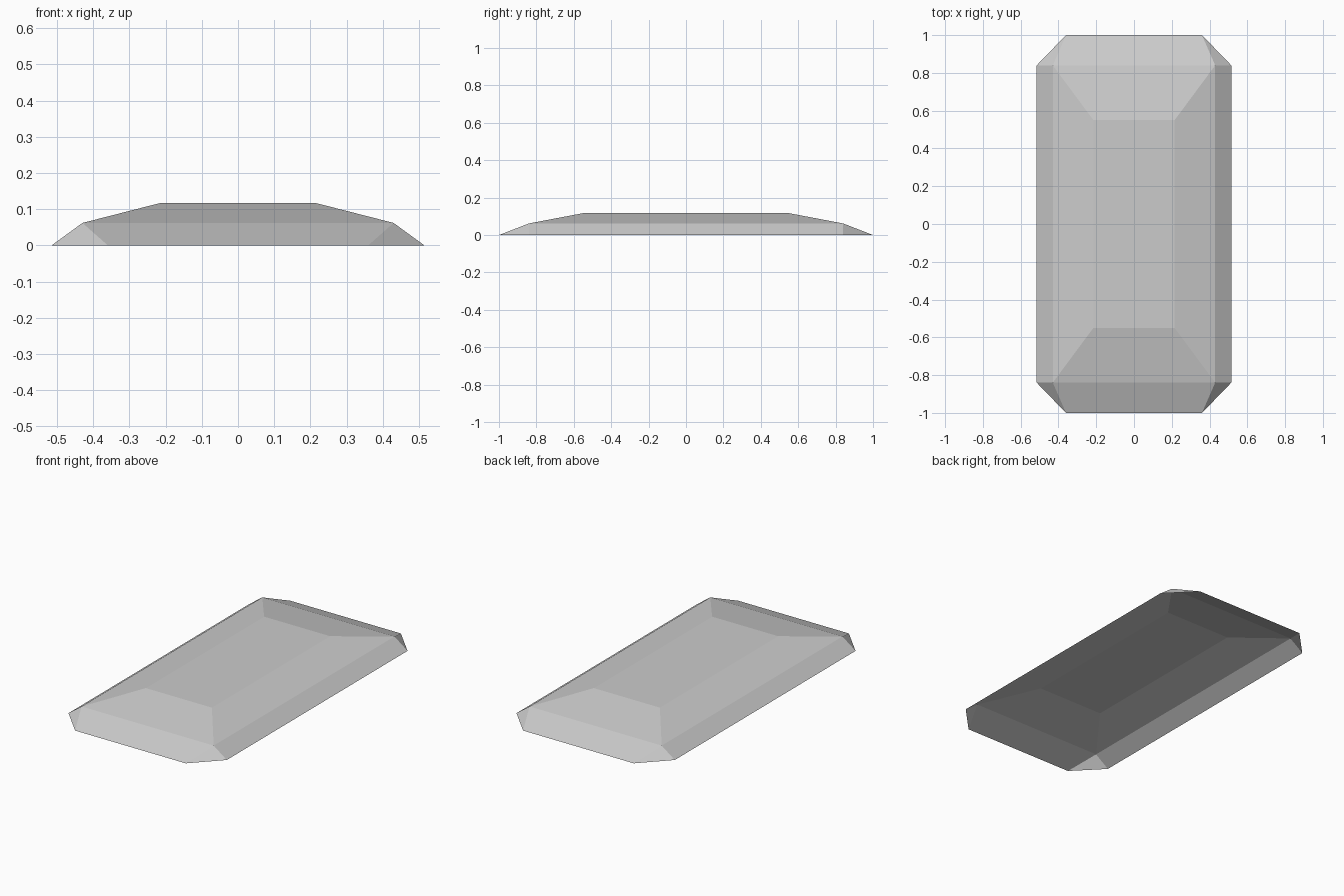
import bpy
import bmesh
import math

cube = bpy.data.objects.get("Cube")
if cube:
    bpy.data.objects.remove(cube, do_unlink=True)

# Single plain grey
grey = bpy.data.materials.new("plain_grey")
grey.use_nodes = True
colour = (0.6, 0.6, 0.6, 1.0)
grey.diffuse_color = colour
grey.node_tree.nodes["Principled BSDF"].inputs["Base Color"].default_value = colour

# One corner of each level, mirrored to all four quarters
corner = [
    (0.36, 1.0, 0.0),      # rim, end of the short edge
    (0.515, 0.84, 0.0),    # rim, end of the long edge
    (0.43, 0.84, 0.062),   # shoulder
    (0.215, 0.55, 0.117),  # flat top
]

bm = bmesh.new()
for sx in (-1, 1):
    for sy in (-1, 1):
        for x, y, z in corner:
            bm.verts.new((sx * x, sy * y, z))

# Faceted shell: wrap the points, merge flat triangles, open the underside
bmesh.ops.convex_hull(bm, input=bm.verts[:])
bmesh.ops.dissolve_limit(bm, angle_limit=math.radians(1),
                         verts=bm.verts[:], edges=bm.edges[:])
bmesh.ops.recalc_face_normals(bm, faces=bm.faces[:])
underside = [f for f in bm.faces if f.normal.z < -0.5]
bmesh.ops.delete(bm, geom=underside, context="FACES_ONLY")

mesh = bpy.data.meshes.new("faceted_shell")
bm.to_mesh(mesh)
bm.free()
mesh.materials.append(grey)
shell = bpy.data.objects.new("faceted_shell", mesh)
bpy.context.collection.objects.link(shell)
